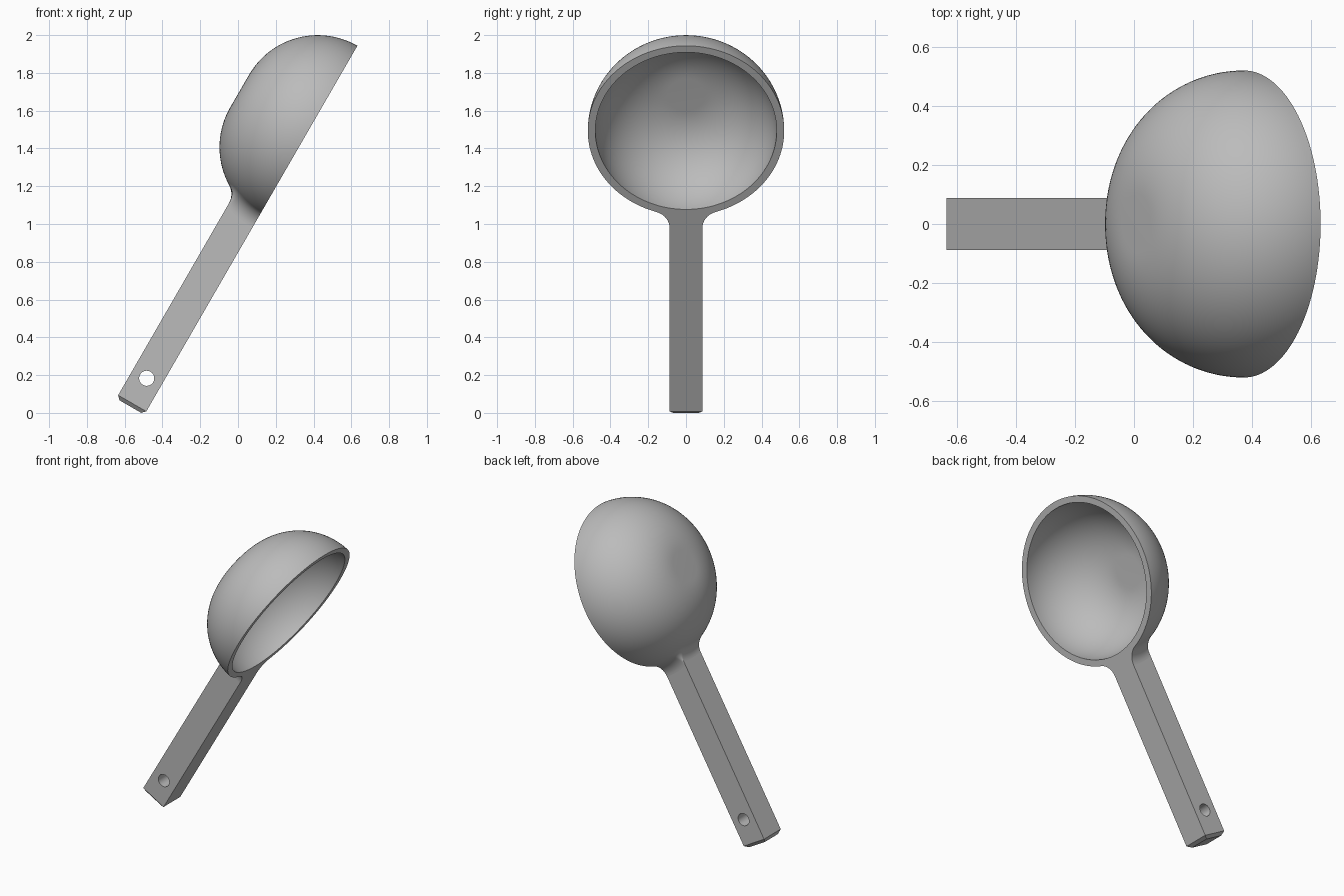
import bpy, bmesh
from math import cos, sin, pi, sqrt, radians
from mathutils import Matrix, Vector

cube = bpy.data.objects.get("Cube")
if cube:
    bpy.data.objects.remove(cube)

# Local frame: x along the handle towards the bowl tip, z towards the bowl back
FLAT, ROUND, WALL = 0.10, 0.42, 0.04       # flat base radius, outer arc, wall
HALF_W, THICK, END = 0.0875, 0.172, -1.735  # handle section and far end
FILLET, CHAMFER = 0.10, 0.02
PLACE = Matrix.Translation((0.372, 0, 1.493)) @ Matrix.Rotation(radians(-60), 4, 'Y')

metal = bpy.data.materials.new("plain grey")
metal.use_nodes = True
GREY = (0.5, 0.5, 0.5, 1)
metal.diffuse_color = GREY
metal.node_tree.nodes["Principled BSDF"].inputs["Base Color"].default_value = GREY


def add_object(name, bm):
    mesh = bpy.data.meshes.new(name)
    bm.transform(PLACE)
    bm.to_mesh(mesh)
    bm.free()
    mesh.materials.append(metal)
    obj = bpy.data.objects.new(name, mesh)
    bpy.context.collection.objects.link(obj)
    return obj


def activate(obj):
    bpy.ops.object.select_all(action='DESELECT')
    obj.select_set(True)
    bpy.context.view_layer.objects.active = obj


def smooth(obj):
    activate(obj)
    bpy.ops.object.shade_smooth_by_angle(angle=radians(30))


# Bowl: spun shell profile, outside then inside
def make_bowl():
    steps = 28
    angles = [pi / 2 * i / steps for i in range(steps + 1)]
    outer = [(FLAT + ROUND * sin(a), ROUND * cos(a)) for a in angles]
    inner_r = ROUND - WALL
    inner = [(FLAT + inner_r * sin(a), inner_r * cos(a)) for a in reversed(angles)]
    profile = [(0, ROUND)] + outer + inner + [(0, inner_r)]
    bm = bmesh.new()
    verts = [bm.verts.new((r, 0, z)) for r, z in profile]
    edges = [bm.edges.new(pair) for pair in zip(verts, verts[1:])]
    bmesh.ops.spin(bm, geom=verts + edges, cent=(0, 0, 0), axis=(0, 0, 1),
                   angle=2 * pi, steps=128, use_merge=True)
    bmesh.ops.remove_doubles(bm, verts=bm.verts, dist=1e-5)
    bmesh.ops.recalc_face_normals(bm, faces=bm.faces)
    smooth(add_object("bowl", bm))


# Handle: square bar with a chamfered end and a cross hole
def make_handle():
    tip = -sqrt((FLAT + ROUND) ** 2 - HALF_W ** 2)
    bm = bmesh.new()
    bmesh.ops.create_cube(bm, size=1)
    bmesh.ops.scale(bm, vec=(tip - END, 2 * HALF_W, THICK), verts=bm.verts)
    bmesh.ops.translate(bm, vec=((tip + END) / 2, 0, THICK / 2), verts=bm.verts)
    rim = [e for e in bm.edges if all(v.co.x < END + 0.01 for v in e.verts)]
    bmesh.ops.bevel(bm, geom=rim, offset=CHAMFER, segments=1, affect='EDGES')
    handle = add_object("handle", bm)

    bm = bmesh.new()
    bmesh.ops.create_cone(bm, cap_ends=True, segments=48, radius1=0.04, radius2=0.04, depth=0.5,
                          matrix=Matrix.Translation((-1.562, 0, THICK / 2))
                          @ Matrix.Rotation(pi / 2, 4, 'X'))
    cutter = add_object("hole_cutter", bm)
    cutter.hide_render = True
    mod = handle.modifiers.new("hole", 'BOOLEAN')
    mod.operation, mod.solver, mod.object = 'DIFFERENCE', 'EXACT', cutter
    activate(handle)
    bpy.ops.object.modifier_apply(modifier=mod.name)
    bpy.data.objects.remove(cutter)
    smooth(handle)


# Blend: rolling-ball fillet around three sides of the handle
def make_blend():
    n = 12
    ts = [i / n for i in range(n + 1)]
    half = [(HALF_W, THICK * t, 1, 0) for t in ts]
    half += [(HALF_W, THICK, cos(t * pi / 2), sin(t * pi / 2)) for t in ts[1:]]
    half += [(HALF_W * (1 - t), THICK, 0, 1) for t in ts[1:]]
    path = half + [(-y, z, -my, mz) for y, z, my, mz in reversed(half[:-1])]

    bm = bmesh.new()
    rows, centres = [], []
    for y, z, my, mz in path:
        cy, cz = y + FILLET * my, z + FILLET * mz
        rho = FLAT + sqrt((ROUND + FILLET) ** 2 - cz ** 2)
        centre = Vector((-sqrt(rho ** 2 - cy ** 2), cy, cz))
        ring = Vector((centre.x, cy, 0)) * (FLAT / rho)
        to_bar = Vector((0, -my, -mz))
        to_bowl = (ring - centre).normalized()
        rows.append([bm.verts.new(centre + FILLET * to_bar.slerp(to_bowl, t)) for t in ts])
        centres.append(centre)
    for a, b, centre in zip(rows, rows[1:], centres):
        for j in range(n):
            face = bm.faces.new((a[j], a[j + 1], b[j + 1], b[j]))
            face.normal_update()
            if face.normal.dot(centre - face.calc_center_median()) < 0:
                face.normal_flip()
    # flat webs level with the rim
    tip = -sqrt((FLAT + ROUND) ** 2 - HALF_W ** 2)
    for row, side in ((rows[0], 1), (rows[-1], -1)):
        corner = bm.verts.new((tip, side * HALF_W, 0))
        for v, w in zip(row, row[1:]):
            face = bm.faces.new((corner, v, w))
            face.normal_update()
            if face.normal.z > 0:
                face.normal_flip()
    smooth(add_object("neck_blend", bm))


make_bowl()
make_handle()
make_blend()
